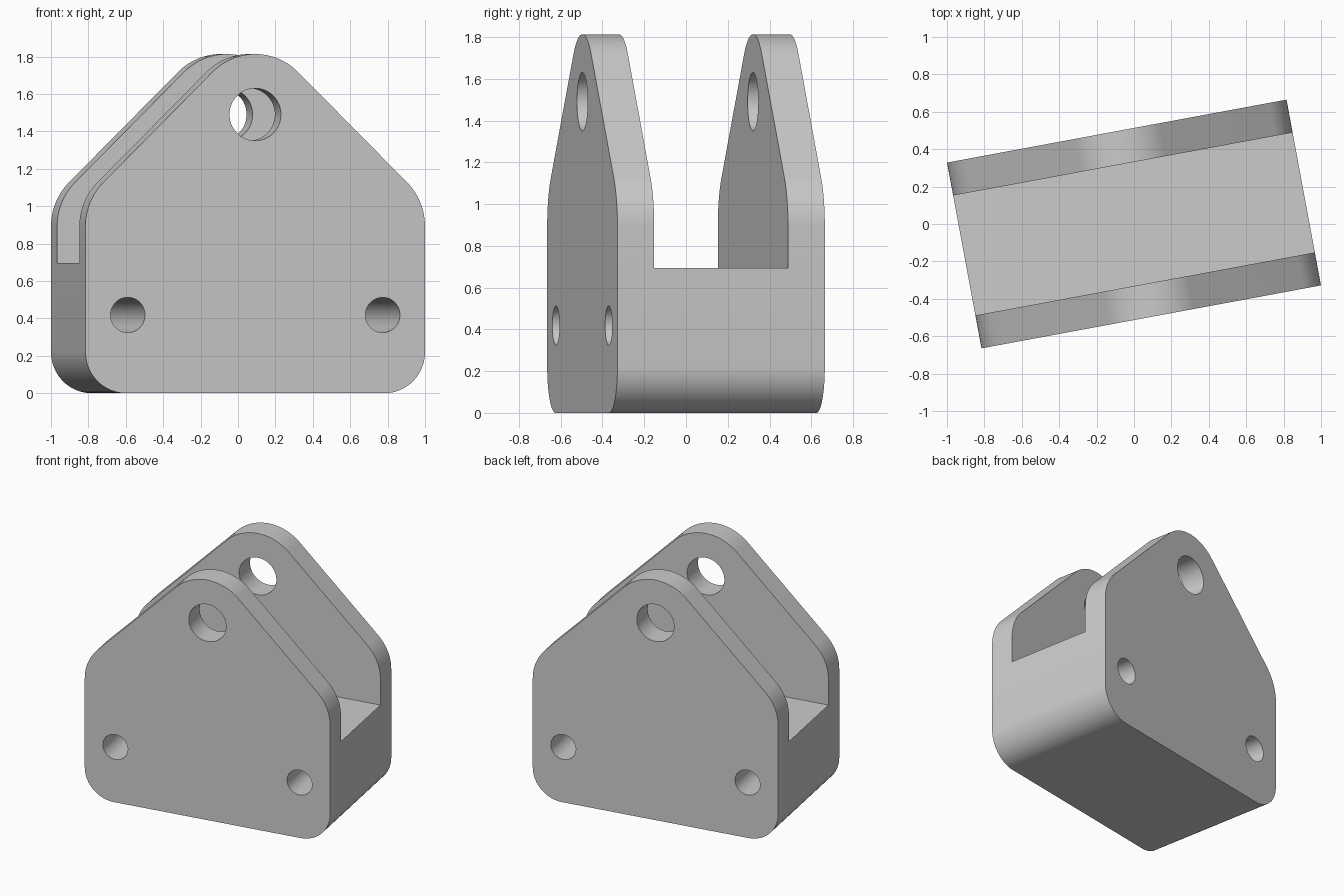
import bpy, bmesh, math
from mathutils import Vector

cube = bpy.data.objects.get("Cube")
if cube:
    bpy.data.objects.remove(cube, do_unlink=True)

HALF_W, HALF_D = 0.923, 0.505      # overall half width and half depth
SLOT_HALF, SLOT_Z = 0.326, 0.695   # gap between the two cheeks
TURN = math.radians(10.5)          # whole bracket is turned about z

grey = bpy.data.materials.new("light grey")
grey.use_nodes = True
color = (0.6, 0.6, 0.6, 1)
grey.diffuse_color = color
grey.node_tree.nodes["Principled BSDF"].inputs["Base Color"].default_value = color


def arc(cx, cz, r, start, end, steps=16):
    """Points of an arc in the x-z plane, angles in degrees."""
    angles = [math.radians(start + (end - start) * i / steps) for i in range(steps + 1)]
    return [(cx + r * math.cos(a), cz + r * math.sin(a)) for a in angles]


def prism(name, outline, half_depth):
    """Extrude an x-z outline symmetrically along y."""
    bm = bmesh.new()
    face = bm.faces.new([bm.verts.new((x, -half_depth, z)) for x, z in outline])
    ext = bmesh.ops.extrude_face_region(bm, geom=[face])
    moved = [v for v in ext["geom"] if isinstance(v, bmesh.types.BMVert)]
    bmesh.ops.translate(bm, verts=moved, vec=Vector((0, 2 * half_depth, 0)))
    bmesh.ops.recalc_face_normals(bm, faces=bm.faces)
    mesh = bpy.data.meshes.new(name)
    bm.to_mesh(mesh)
    bm.free()
    mesh.materials.append(grey)
    obj = bpy.data.objects.new(name, mesh)
    bpy.context.collection.objects.link(obj)
    return obj


# Rounded body outline: bottom corner, shoulder, then crown on the right half
R, FOOT = 0.33, 0.22
right = arc(HALF_W - FOOT, FOOT, FOOT, -90, 0)
right += arc(HALF_W - R, 0.893, R, 0, 45)
right += arc(0, 1.483, R, 45, 90)
left = [(-x, z) for x, z in reversed(right[:-1])]
bracket = prism("clevis_bracket", right + left, HALF_D)

# Slot, pin hole and two mounting holes
cutters = [
    prism("slot_cutter", [(-2, SLOT_Z), (2, SLOT_Z), (2, 3), (-2, 3)], SLOT_HALF),
    prism("pin_hole_cutter", arc(0, 1.49, 0.14, 0, 360, 64)[:-1], 1),
]
for side in (-1, 1):
    cutters.append(prism("mount_hole_cutter", arc(side * 0.693, 0.418, 0.094, 0, 360, 48)[:-1], 1))

bpy.ops.object.select_all(action="DESELECT")
bpy.context.view_layer.objects.active = bracket
bracket.select_set(True)
for cutter in cutters:
    cutter.hide_render = True
    mod = bracket.modifiers.new("cut", "BOOLEAN")
    mod.operation = "DIFFERENCE"
    mod.solver = "EXACT"
    mod.object = cutter
    bpy.ops.object.modifier_apply(modifier=mod.name)
    bpy.data.objects.remove(cutter, do_unlink=True)

bracket.rotation_euler.z = TURN
bpy.ops.object.shade_smooth_by_angle(angle=math.radians(30))
